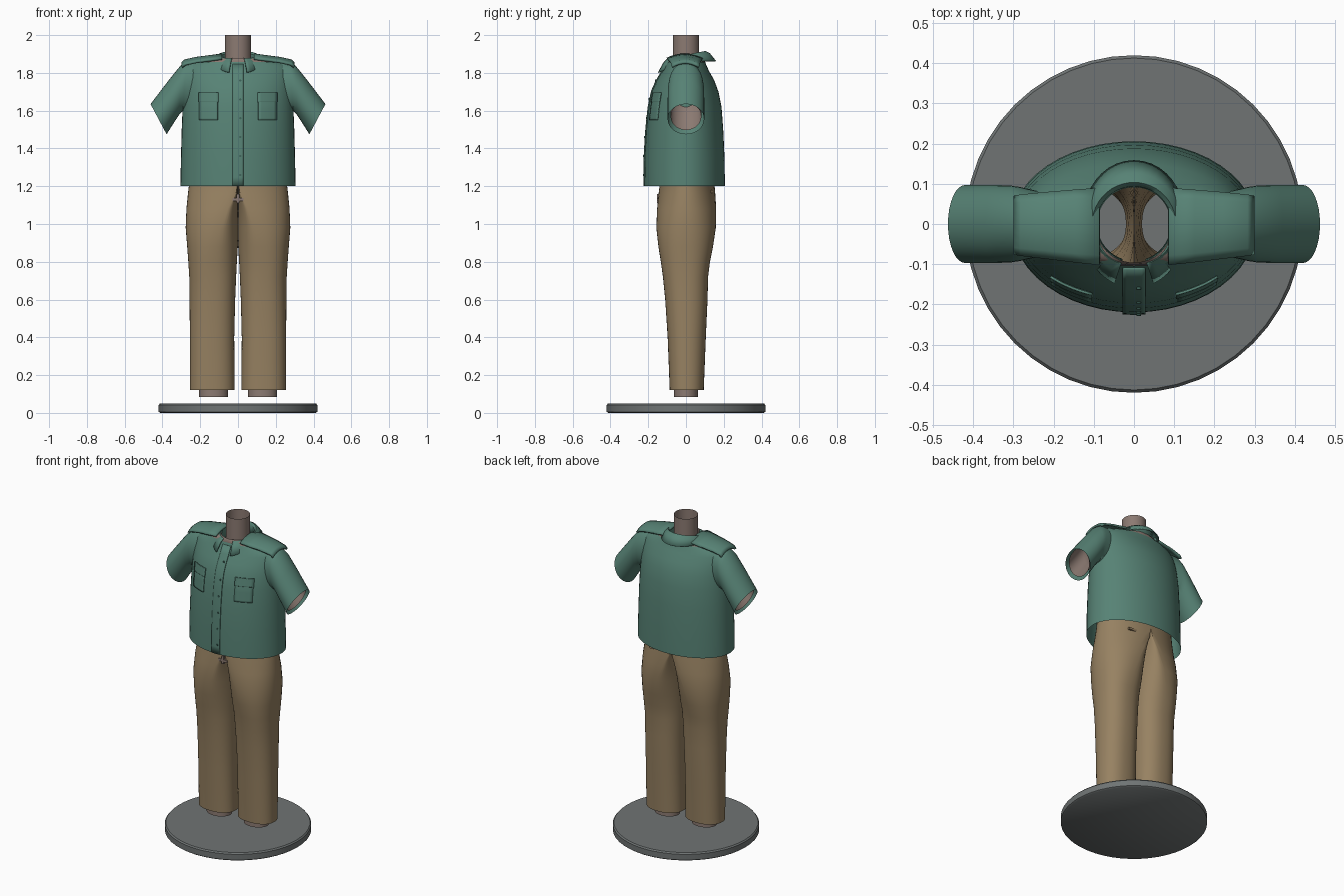
import bpy, bmesh, math
from mathutils import Vector

if "Cube" in bpy.data.objects:
    bpy.data.objects.remove(bpy.data.objects["Cube"])

SEG = 48


def material(name, rgb):
    m = bpy.data.materials.new(name)
    m.diffuse_color = (*rgb, 1)
    m.use_nodes = True
    m.node_tree.nodes["Principled BSDF"].inputs["Base Color"].default_value = m.diffuse_color
    return m


GREEN = material("shirt green", (0.095, 0.225, 0.178))
DARK = material("button green", (0.05, 0.13, 0.105))
TAN = material("trouser tan", (0.31, 0.222, 0.122))
SKIN = material("body taupe", (0.26, 0.195, 0.168))
GREY = material("base grey", (0.16, 0.175, 0.175))


def finish(name, bm, mat, mirror=False, thick=0, angle=40):
    bmesh.ops.recalc_face_normals(bm, faces=bm.faces)
    me = bpy.data.meshes.new(name)
    bm.to_mesh(me)
    bm.free()
    me.materials.append(mat)
    for p in me.polygons:
        p.use_smooth = True
    me.set_sharp_from_angle(angle=math.radians(angle))
    ob = bpy.data.objects.new(name, me)
    bpy.context.collection.objects.link(ob)
    if thick:
        s = ob.modifiers.new("thickness", "SOLIDIFY")
        s.thickness = thick
        s.offset = 0
    if mirror:
        ob.modifiers.new("mirror", "MIRROR").use_mirror_merge = False
    return ob


def loft(name, rings, mat, closed=True, caps=False, **kw):
    """Skin a list of equal-length point rings."""
    bm = bmesh.new()
    rows = [[bm.verts.new(p) for p in r] for r in rings]
    n = len(rows[0])
    for a, b in zip(rows, rows[1:]):
        for i in range(n if closed else n - 1):
            j = (i + 1) % n
            bm.faces.new((a[i], a[j], b[j], b[i]))
    if caps:
        bm.faces.new(rows[0])
        bm.faces.new(rows[-1])
    return finish(name, bm, mat, **kw)


def angles(n=SEG):
    return [2 * math.pi * i / n for i in range(n)]


def oval(z, rx, yf, yb):
    return [(rx * math.cos(t), (yb if math.sin(t) > 0 else yf) * math.sin(t), z)
            for t in angles()]


def box(name, cx, cy, cz, sx, sy, sz, mat, **kw):
    pts = [(-1, -1), (1, -1), (1, 1), (-1, 1)]
    rings = [[(cx + a * sx / 2, cy + b * sy / 2, cz + k * sz / 2) for a, b in pts]
             for k in (-1, 1)]
    return loft(name, rings, mat, caps=True, **kw)


# Display base
loft("base", [oval(z, r, r, r) for z, r in
              ((0, .412), (.006, .42), (.042, .42), (.05, .413))], GREY, caps=True)

# Shirt torso: height, half width, front depth, back depth
SHIRT = [(1.20, .305, .220, .206), (1.35, .302, .219, .204), (1.50, .298, .210, .197),
         (1.62, .293, .197, .188), (1.70, .288, .181, .172), (1.76, .284, .154, .150),
         (1.81, .278, .125, .122), (1.84, .262, .110, .108), (1.858, .215, .104, .102)]
loft("shirt_body", [oval(*r) for r in SHIRT], GREEN)


def shirt_y(x, z):
    """Front surface of the shirt."""
    for a, b in zip(SHIRT, SHIRT[1:]):
        if z <= b[0]:
            k = (z - a[0]) / (b[0] - a[0])
            rx, yf = (a[i] + (b[i] - a[i]) * k for i in (1, 2))
            return -yf * math.sqrt(max(0, 1 - (x / rx) ** 2))
    return -.104


def shirt_patch(name, x0, x1, z0, z1, off, **kw):
    nx, nz = 6, 14
    rows = []
    for k in range(nz + 1):
        z = z0 + (z1 - z0) * k / nz
        xs = [x0 + (x1 - x0) * i / nx for i in range(nx + 1)]
        rows.append([(x, shirt_y(x, z) - off, z) for x in xs])
    return loft(name, rows, GREEN, closed=False, thick=.006, **kw)


# Front placket, chest pockets and flaps
shirt_patch("placket", -.028, .028, 1.202, 1.845, .003)
shirt_patch("chest_pocket", .107, .205, 1.55, 1.69, .002, mirror=True)
shirt_patch("pocket_flap", .104, .208, 1.645, 1.695, .005, mirror=True)

# Shirt buttons
for i in range(6):
    z = 1.26 + i * .1
    y = shirt_y(.012, z)
    rings = [[(.012 + .006 * math.cos(t), y - d, z + .006 * math.sin(t)) for t in angles(12)]
             for d in (0, .009)]
    loft("shirt_button", rings, DARK, caps=True)

# Sleeves: upper point, lower point (x, z) and half depth
SLEEVE = [((.20, 1.865), (.22, 1.58), .075), ((.275, 1.860), (.292, 1.60), .092),
          ((.305, 1.838), (.312, 1.578), .096), ((.37, 1.757), (.340, 1.535), .097),
          ((.463, 1.635), (.378, 1.475), .097)]


def sleeve_rings(scale):
    out = []
    for a, b, d in SLEEVE:
        c = ((a[0] + b[0]) / 2, (a[1] + b[1]) / 2)
        h = ((a[0] - b[0]) / 2, (a[1] - b[1]) / 2)
        out.append([(c[0] + h[0] * scale * math.cos(t), d * scale * math.sin(t),
                     c[1] + h[1] * scale * math.cos(t)) for t in angles(32)])
    return out


loft("sleeve", sleeve_rings(1), GREEN, mirror=True)

# Upper arm inside the sleeve, stopping just short of the hem
arm = sleeve_rings(.84)
arm[-1] = [Vector(p).lerp(Vector(q), .85) for p, q in zip(arm[-2], arm[-1])]
loft("upper_arm", arm, SKIN, mirror=True)

# Shoulder straps, slightly arched and tapered
strap = []
for x, z, y0, y1 in ((.085, 1.897, -.10, .088), (.15, 1.888, -.093, .083),
                     (.22, 1.879, -.084, .077), (.28, 1.866, -.077, .071),
                     (.296, 1.852, -.074, .068)):
    strap.append([(x, y0 + (y1 - y0) * k / 8, z - .022 * (k / 4 - 1) ** 2)
                  for k in range(9)])
loft("shoulder_strap", strap, GREEN, closed=False, mirror=True, thick=.012)

# Collar: stand, fold ridge and falling leaf with front points
stand, rise, ridge, leaf, edge = [], [], [], [], []
for i in range(41):
    a = math.radians(-162 + 324 * i / 40)
    f = (1 - math.cos(a)) / 2
    ro = .125 + .032 * math.cos(a) ** 2
    for row, r, z in ((stand, .094, 1.845 - .04 * f), (rise, .096, 1.905 - .04 * f),
                      (ridge, .104, 1.914 - .042 * f),
                      (leaf, .115 + .01 * math.cos(a) ** 2, 1.902 - .05 * f),
                      (edge, ro, 1.862 - .065 * f ** 3)):
        row.append((r * math.sin(a), r * math.cos(a), z))
loft("collar", [stand, rise, ridge, leaf, edge], GREEN, closed=False, thick=.005)

# Body shell under the shirt, open around the neck
body = [(z, rx * .95, yf * .94, yb * .94) for z, rx, yf, yb in SHIRT[2:-2]]
body += [(1.838, .25, .102, .10), (1.858, .20, .102, .10), (1.872, .145, .10, .098),
         (1.88, .096, .096, .096)]
loft("body_shell", [oval(*r) for r in body], SKIN)

# Hollow neck tube
loft("neck", [oval(z, .069, .069, .069) for z in (1.76, 2.0)], SKIN)

# Trousers: height, inner x, outer x, front depth, back depth, blend to the hips
LEG = [(.12, .018, .255, .086, .094, 0), (.40, .020, .255, .097, .105, 0),
       (.60, .015, .256, .110, .114, 0), (.72, .010, .258, .122, .117, 0),
       (.80, .006, .263, .133, .127, 0), (.88, .001, .269, .146, .143, .1),
       (.98, 0, .277, .157, .158, .3), (1.08, 0, .273, .153, .160, .6),
       (1.16, 0, .265, .145, .155, .9), (1.22, 0, .258, .138, .150, 1),
       (1.32, 0, .25, .13, .14, 1)]


def signed_pow(v, p):
    return math.copysign(abs(v) ** p, v)


rings = []
for z, xi, xo, yf, yb, k in LEG:
    ring = []
    for t in angles():
        c, s = math.cos(t), math.sin(t)
        d = yb if s > 0 else yf
        leg = Vector(((xi + xo) / 2 + (xo - xi) / 2 * signed_pow(c, .85),
                      d * signed_pow(s, .9), z))
        hip = Vector((xo * max(c, 0), d * s, z))
        ring.append(leg.lerp(hip, k))
    rings.append(ring)
loft("trouser_leg", rings, TAN, mirror=True)

# Fly opening and rear pocket welt
box("fly_gap", 0, -.146, 1.135, .014, .014, .05, SKIN)
box("fly_gap_bar", 0, -.146, 1.13, .06, .014, .014, SKIN)
box("rear_pocket_welt", .12, .138, 1.172, .07, .012, .014, TAN)

# Lower leg stumps, hollow
loft("leg_stump", [[(.13 + .077 * math.cos(t), .064 * math.sin(t), z) for t in angles(32)]
                   for z in (.083, .45)], SKIN, mirror=True)
